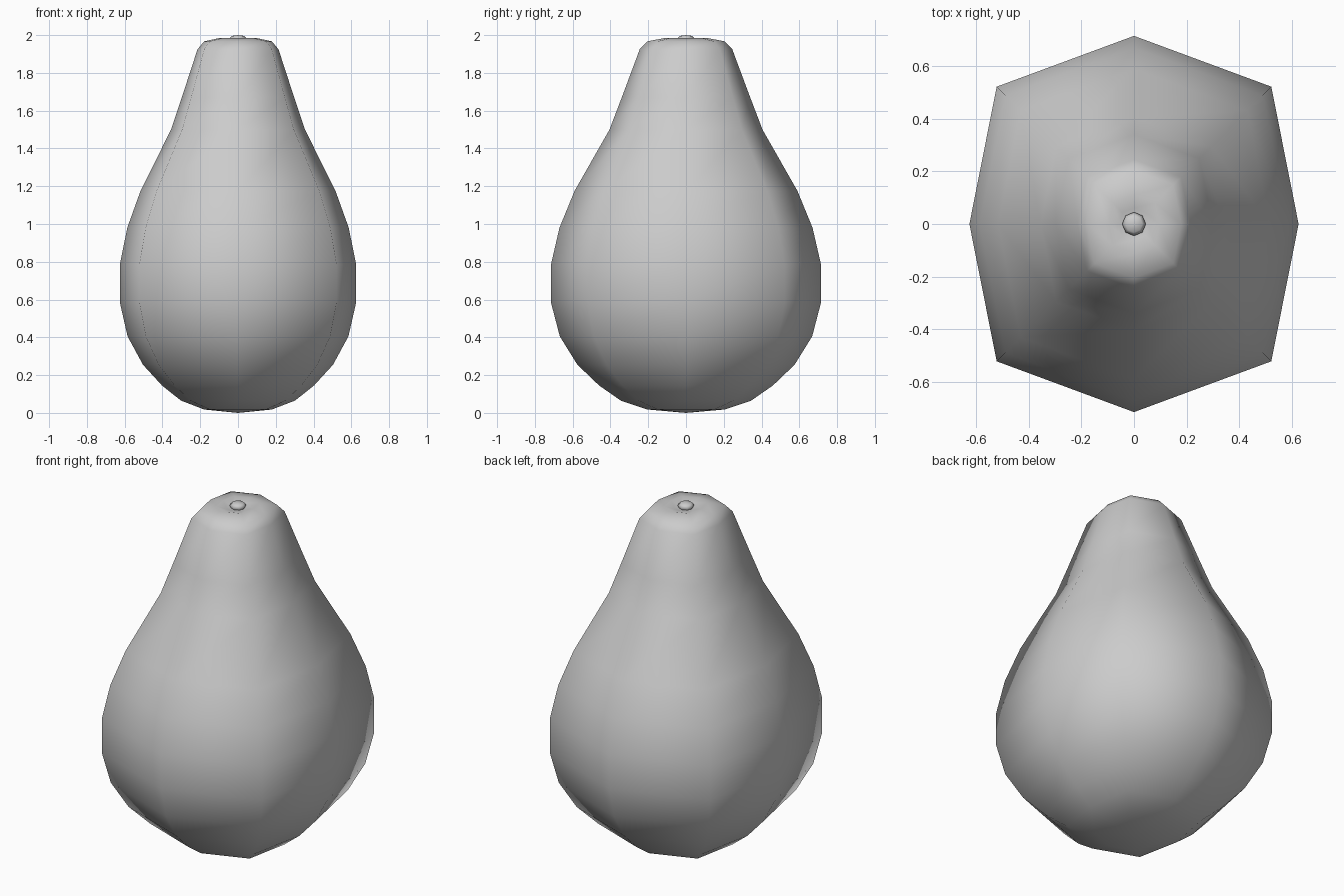
import bpy, bmesh

if "Cube" in bpy.data.objects:
    bpy.data.objects.remove(bpy.data.objects["Cube"])

# Eight-sided, slightly oval cross-section (relative to the y radius)
SECTION = [(0.875, 0), (0.73, 0.73), (0, 1), (-0.73, 0.73),
           (-0.875, 0), (-0.73, -0.73), (0, -1), (0.73, -0.73)]


def lathe(name, profile, section, bottom_z, top_z):
    """Stack scaled cross-sections and close both ends with a fan."""
    bm = bmesh.new()
    rings = [[bm.verts.new((x * r, y * r, z)) for x, y in section] for r, z in profile]
    n = len(section)
    for a, b in zip(rings, rings[1:]):
        for i in range(n):
            j = (i + 1) % n
            bm.faces.new((a[i], a[j], b[j], b[i]))
    low = bm.verts.new((0, 0, bottom_z))
    high = bm.verts.new((0, 0, top_z))
    for i in range(n):
        j = (i + 1) % n
        bm.faces.new((low, rings[0][j], rings[0][i]))
        bm.faces.new((high, rings[-1][i], rings[-1][j]))
    bmesh.ops.recalc_face_normals(bm, faces=bm.faces)
    for f in bm.faces:
        f.smooth = True
    mesh = bpy.data.meshes.new(name)
    bm.to_mesh(mesh)
    bm.free()
    obj = bpy.data.objects.new(name, mesh)
    bpy.context.collection.objects.link(obj)
    return obj


# Pear-shaped body with a shallow dimple on top
body = [(0.205, 0.018), (0.345, 0.065), (0.46, 0.145), (0.575, 0.255),
        (0.668, 0.405), (0.715, 0.585), (0.715, 0.785), (0.67, 0.98),
        (0.59, 1.175), (0.405, 1.50), (0.34, 1.67), (0.245, 1.925),
        (0.205, 1.967), (0.11, 1.985), (0.06, 1.972)]
lathe("fruit_body", body, SECTION, 0.0, 1.965)

# Small stem knob in the dimple
ROUND = [(1, 0), (0.707, 0.707), (0, 1), (-0.707, 0.707),
         (-1, 0), (-0.707, -0.707), (0, -1), (0.707, -0.707)]
lathe("stem", [(0.032, 1.96), (0.045, 1.983), (0.032, 1.996)], ROUND, 1.955, 2.0)
